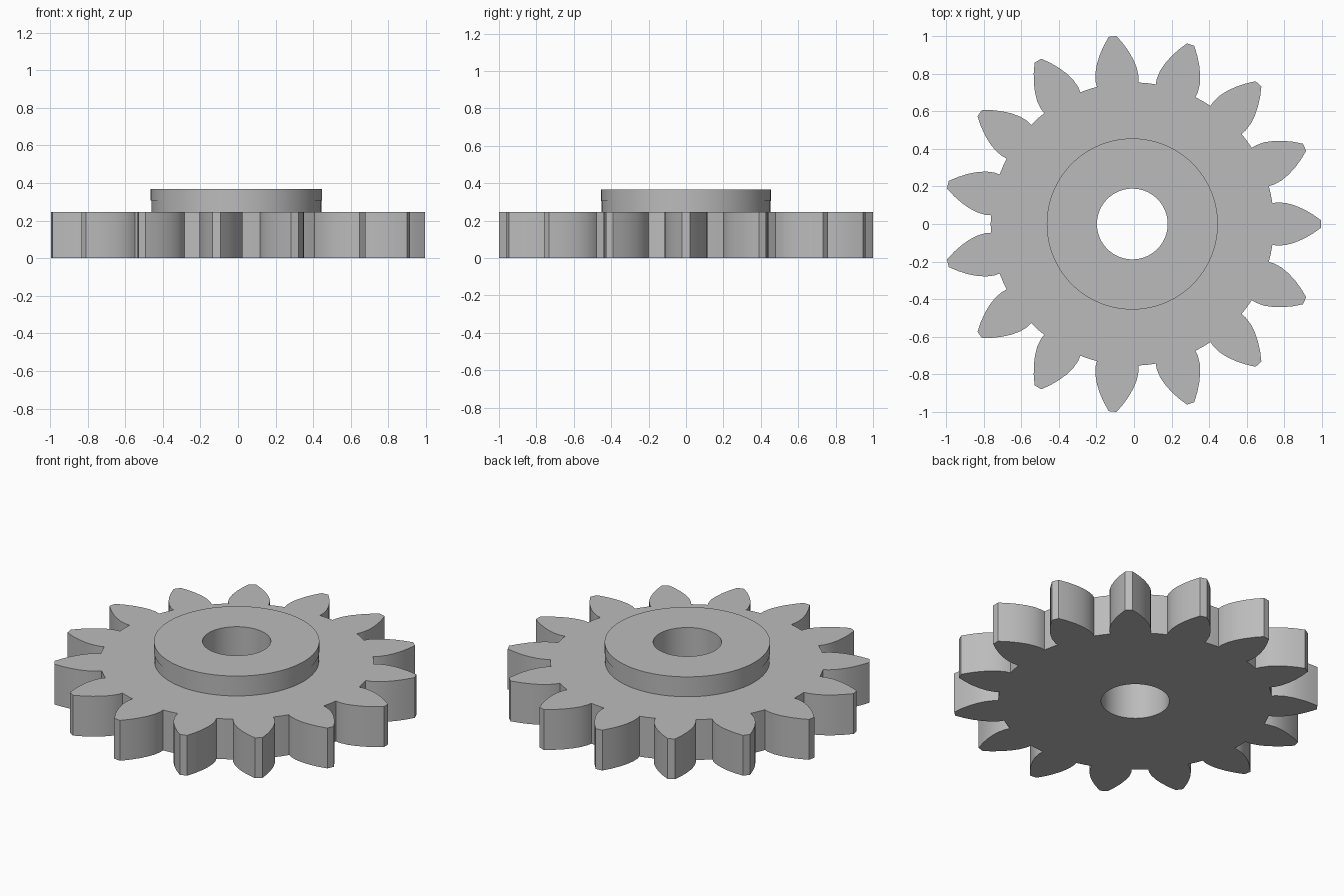
import bpy, bmesh
from math import pi, sin, cos, tan, atan, sqrt, radians

old = bpy.data.objects.get("Cube")
if old:
    bpy.data.objects.remove(old, do_unlink=True)

TEETH = 15
CENTER_X = -0.009
TIP_R, ROOT_R, BORE_R, HUB_R = 1.003, 0.753, 0.188, 0.455
GEAR_TOP, HUB_MID, HUB_TOP = 0.245, 0.306, 0.367
PRESSURE = radians(28)
PITCH_R = TIP_R * TEETH / (TEETH + 2)
BASE_R = PITCH_R * cos(PRESSURE)
SEGMENTS = 96

grey = bpy.data.materials.new("light grey")
grey.use_nodes = True
colour = (0.5, 0.5, 0.5, 1)
grey.diffuse_color = colour
grey.node_tree.nodes["Principled BSDF"].inputs["Base Color"].default_value = colour


def polar(r, a):
    return (r * cos(a), r * sin(a), 0)


def involute(r):
    t = sqrt(max((r / BASE_R) ** 2 - 1, 0))
    return t - atan(t)


def finish(bm, name):
    bmesh.ops.recalc_face_normals(bm, faces=bm.faces)
    mesh = bpy.data.meshes.new(name)
    bm.to_mesh(mesh)
    bm.free()
    obj = bpy.data.objects.new(name, mesh)
    bpy.context.collection.objects.link(obj)
    obj.location.x = CENTER_X
    mesh.materials.append(grey)
    bpy.ops.object.select_all(action='DESELECT')
    obj.select_set(True)
    bpy.context.view_layer.objects.active = obj
    bpy.ops.object.shade_smooth_by_angle(angle=radians(25))
    return obj


def add_loop(bm, points):
    verts = [bm.verts.new(p) for p in points]
    return [bm.edges.new((v, verts[i - 1])) for i, v in enumerate(verts)]


# Half a tooth: root corner, then the involute flank up to the tip
root_half = pi / TEETH / 2 + involute(PITCH_R)
flank = [(ROOT_R, root_half)]
for i in range(6):
    r = BASE_R + (TIP_R - BASE_R) * i / 5
    flank.append((r, root_half - involute(r)))
tooth = [(r, -a) for r, a in flank] + flank[::-1] + [(ROOT_R, pi / TEETH)]
outline = [polar(r, a + 2 * pi * k / TEETH) for k in range(TEETH) for r, a in tooth]

# Toothed wheel with a round bore
bm = bmesh.new()
bore = [polar(BORE_R, 2 * pi * i / SEGMENTS) for i in range(SEGMENTS)]
edges = add_loop(bm, outline) + add_loop(bm, bore)
bmesh.ops.triangle_fill(bm, edges=edges, use_beauty=True)
ret = bmesh.ops.extrude_face_region(bm, geom=bm.faces[:])
top = [g for g in ret["geom"] if isinstance(g, bmesh.types.BMVert)]
bmesh.ops.translate(bm, verts=top, vec=(0, 0, GEAR_TOP))
finish(bm, "toothed_wheel")

# Raised hub collar with a faint step halfway up
bm = bmesh.new()
profile = [(BORE_R, GEAR_TOP), (BORE_R, HUB_TOP), (HUB_R, HUB_TOP), (HUB_R, HUB_MID),
           (HUB_R - 0.003, HUB_MID), (HUB_R - 0.003, GEAR_TOP)]
verts = [bm.verts.new((r, 0, z)) for r, z in profile]
chain = [bm.edges.new(pair) for pair in zip(verts, verts[1:])]
bmesh.ops.spin(bm, geom=verts + chain, cent=(0, 0, 0), axis=(0, 0, 1),
               angle=2 * pi, steps=SEGMENTS, use_merge=True)
bmesh.ops.remove_doubles(bm, verts=bm.verts, dist=0.0001)
finish(bm, "hub_collar")
